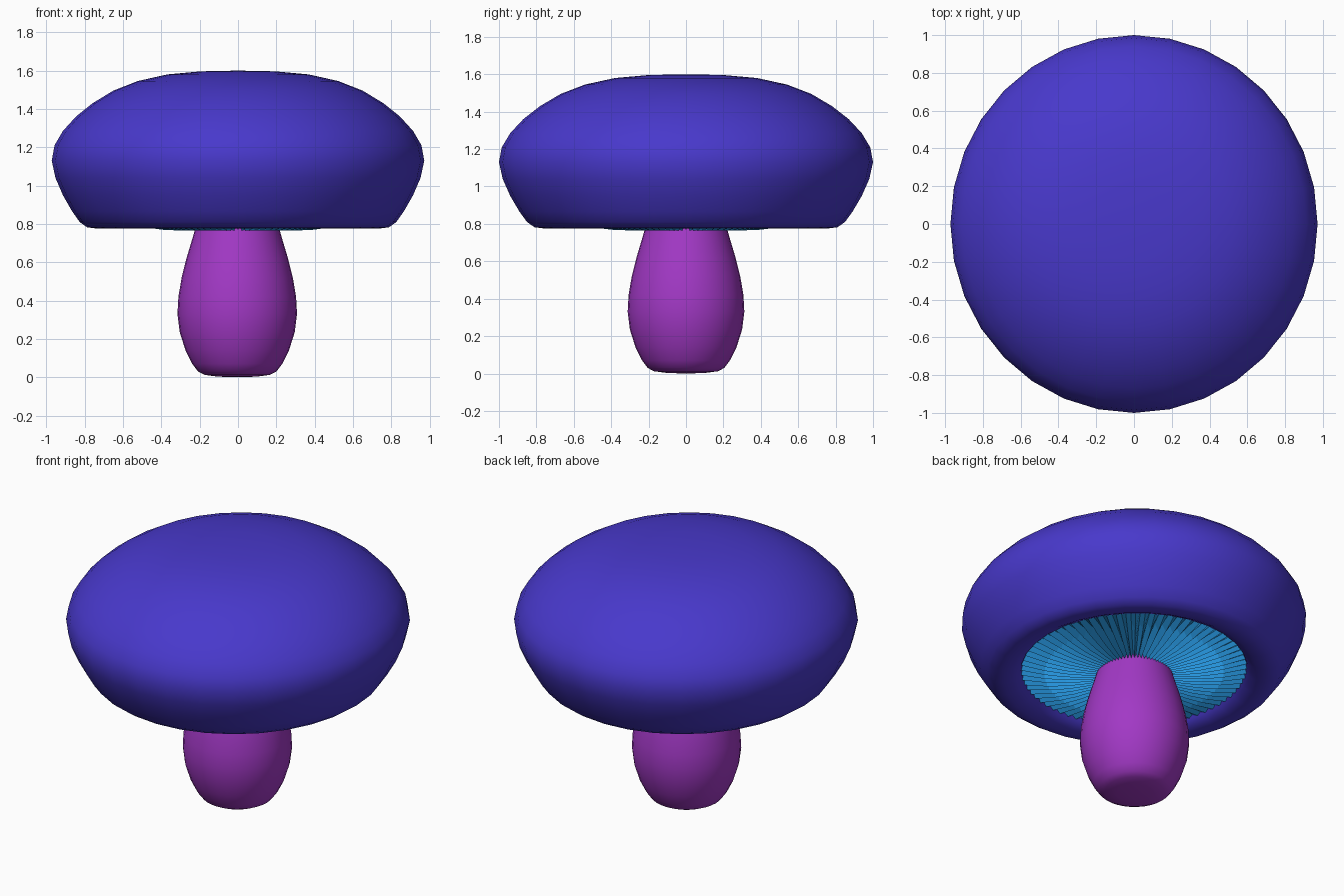
import bpy, bmesh, math

if "Cube" in bpy.data.objects:
    bpy.data.objects.remove(bpy.data.objects["Cube"])


def material(name, rgb):
    m = bpy.data.materials.new(name)
    m.diffuse_color = (*rgb, 1)
    m.use_nodes = True
    m.node_tree.nodes["Principled BSDF"].inputs["Base Color"].default_value = m.diffuse_color
    return m


def lathe(name, profile, sides, mat, scale=(1, 1), offset=0.0, alt=None, smooth=60):
    """Revolve (radius, z) points; alt is a second profile used on every other side."""
    bm = bmesh.new()
    rings = []
    for i in range(len(profile)):
        ring = []
        for k in range(sides):
            r, z = (alt if alt and k % 2 else profile)[i]
            a = 2 * math.pi * k / sides
            ring.append(bm.verts.new((r * math.cos(a) * scale[0] + offset,
                                      r * math.sin(a) * scale[1], z)))
            if r == 0:
                break
        rings.append(ring)
    for lo, hi in zip(rings, rings[1:]):
        for k in range(sides):
            n = (k + 1) % sides
            if len(lo) == 1:
                bm.faces.new((lo[0], hi[n], hi[k]))
            elif len(hi) == 1:
                bm.faces.new((lo[k], lo[n], hi[0]))
            else:
                bm.faces.new((lo[k], lo[n], hi[n], hi[k]))
    mesh = bpy.data.meshes.new(name)
    bm.to_mesh(mesh)
    bm.free()
    obj = bpy.data.objects.new(name, mesh)
    bpy.context.collection.objects.link(obj)
    mesh.materials.append(mat)
    if smooth:
        bpy.ops.object.select_all(action='DESELECT')
        obj.select_set(True)
        bpy.context.view_layer.objects.active = obj
        bpy.ops.object.shade_smooth_by_angle(angle=math.radians(smooth))
    return obj


indigo = material("indigo cap", (0.065, 0.04, 0.60))
purple = material("purple stem", (0.36, 0.04, 0.56))
blue = material("blue gills", (0.02, 0.31, 0.75))

OVAL = (0.972, 1.0)

# Cap: domed shell with a rolled lip turning inward and up to the gills
lathe("cap", [(0.64, 0.85), (0.66, 0.81), (0.71, 0.785), (0.76, 0.776), (0.81, 0.782),
              (0.85, 0.81), (0.89, 0.865), (0.94, 0.95), (0.98, 1.04), (1.0, 1.13),
              (0.985, 1.21), (0.94, 1.285), (0.87, 1.36), (0.78, 1.43),
              (0.67, 1.495), (0.54, 1.545), (0.38, 1.58), (0.2, 1.596), (0, 1.6)],
      32, indigo, OVAL)

# Gills: pleated disc, ridges hanging lower than the valleys between them
lathe("gills", [(0.18, 0.766), (0.3, 0.765), (0.4, 0.769), (0.52, 0.785), (0.655, 0.815)],
      144, blue, OVAL, smooth=0,
      alt=[(0.18, 0.80), (0.3, 0.815), (0.4, 0.825), (0.52, 0.83), (0.655, 0.83)])

# Stem: bulging barrel with a rounded foot, running up into the cap
lathe("stem", [(0, 0.0), (0.1, 0.003), (0.17, 0.012), (0.205, 0.03), (0.235, 0.07),
               (0.27, 0.14), (0.3, 0.235), (0.312, 0.33), (0.307, 0.42), (0.29, 0.52),
               (0.265, 0.62), (0.235, 0.72), (0.215, 0.79), (0.2, 0.84), (0, 0.85)],
      32, purple, offset=-0.004)
